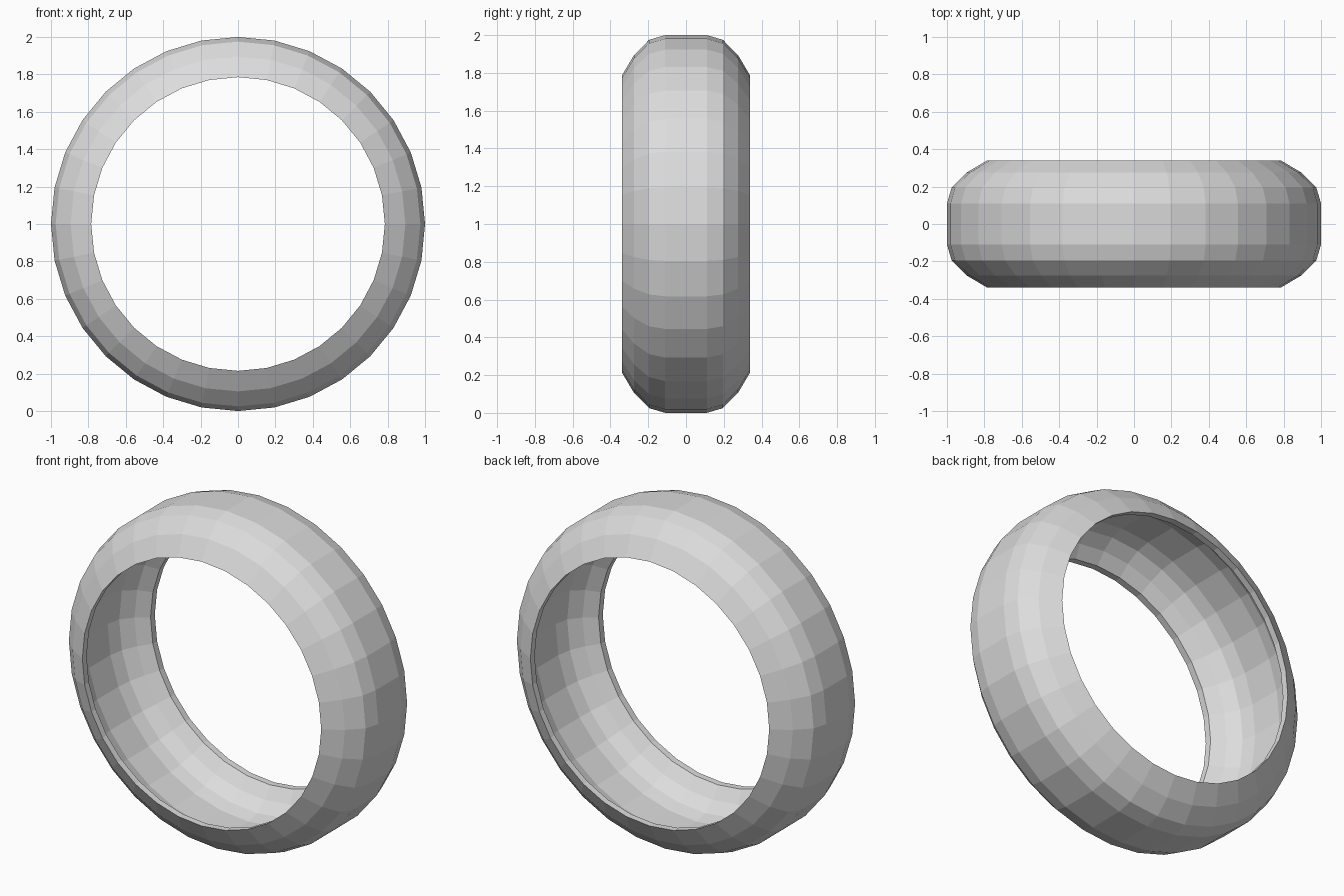
import bpy, bmesh, math
from mathutils import Vector

cube = bpy.data.objects.get("Cube")
if cube:
    bpy.data.objects.remove(cube)

SEGMENTS = 32

# Light grey material
grey = bpy.data.materials.new("light grey")
grey.use_nodes = True
grey.diffuse_color = (0.72, 0.72, 0.72, 1)
grey.node_tree.nodes["Principled BSDF"].inputs["Base Color"].default_value = grey.diffuse_color


def mirrored(half):
    """Half profile of (radius, y) pairs, completed across y = 0."""
    return half + [(r, -y) for r, y in reversed(half)]


# Hollow tyre section: outer tread and sidewalls, then the lining, thickest under the tread
outer = mirrored([(0.785, 0.34), (0.895, 0.275), (0.975, 0.195), (1.0, 0.11)])
inner = mirrored([(0.785, 0.3), (0.855, 0.25), (0.907, 0.18), (0.927, 0.1)])
section = outer + inner[::-1]

# Revolve the section around the y axis
bm = bmesh.new()
verts = [bm.verts.new((0, y, r)) for r, y in section]
edges = [bm.edges.new((v, verts[(i + 1) % len(verts)])) for i, v in enumerate(verts)]
bmesh.ops.spin(bm, geom=verts + edges, cent=Vector(), axis=Vector((0, 1, 0)),
               angle=math.tau, steps=SEGMENTS, use_merge=True)
bmesh.ops.remove_doubles(bm, verts=bm.verts, dist=0.0005)
bmesh.ops.recalc_face_normals(bm, faces=bm.faces)
bmesh.ops.translate(bm, verts=bm.verts, vec=(0, 0, 1))

mesh = bpy.data.meshes.new("tyre")
bm.to_mesh(mesh)
bm.free()
mesh.materials.append(grey)
tyre = bpy.data.objects.new("tyre", mesh)
bpy.context.collection.objects.link(tyre)
